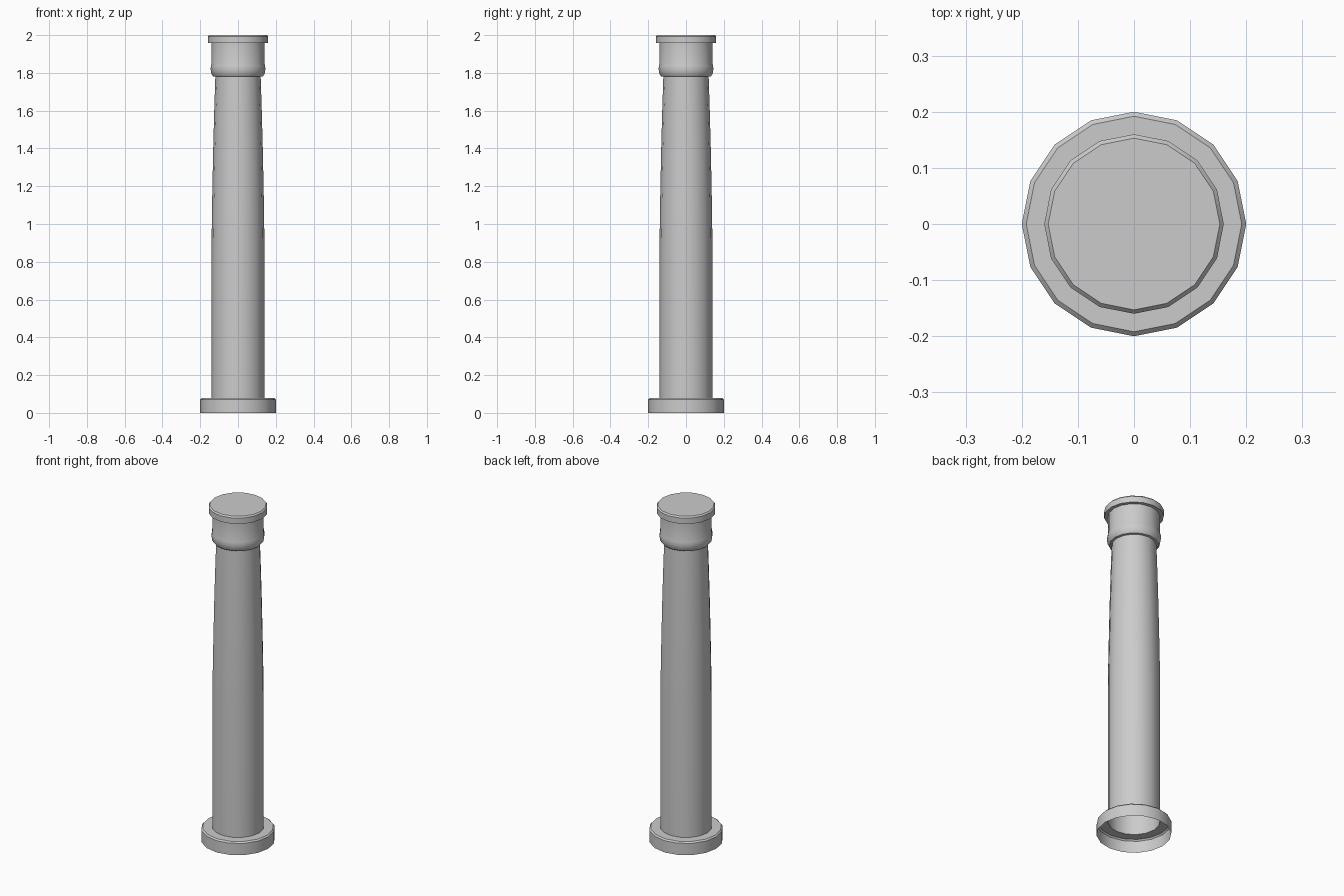
import bpy, bmesh
from math import cos, sin, pi, radians

if "Cube" in bpy.data.objects:
    bpy.data.objects.remove(bpy.data.objects["Cube"])

SIDES = 16


def lathe(name, profile, cap_top=False):
    """Revolve (radius, z) points, listed bottom to top, into an open shell."""
    bm = bmesh.new()
    rings = [[bm.verts.new((r * cos(2 * pi * i / SIDES), r * sin(2 * pi * i / SIDES), z))
              for i in range(SIDES)] for r, z in profile]
    for low, high in zip(rings, rings[1:]):
        for i in range(SIDES):
            j = (i + 1) % SIDES
            bm.faces.new((low[i], low[j], high[j], high[i]))
    if cap_top:
        bm.faces.new(rings[-1])
    mesh = bpy.data.meshes.new(name)
    bm.to_mesh(mesh)
    bm.free()
    obj = bpy.data.objects.new(name, mesh)
    bpy.context.collection.objects.link(obj)
    bpy.ops.object.select_all(action='DESELECT')
    obj.select_set(True)
    bpy.context.view_layer.objects.active = obj
    bpy.ops.object.shade_smooth_by_angle(angle=radians(30))
    return obj


# Round base, hollow and open underneath, with a chamfered upper rim
lathe("base", [(0.20, 0), (0.20, 0.07), (0.192, 0.078), (0.14, 0.078)])

# Shaft: straight below, gently curving inwards above
lathe("shaft", [(0.14, 0.078), (0.14, 0.85), (0.1385, 1.035), (0.135, 1.22),
                (0.131, 1.41), (0.126, 1.595), (0.12, 1.78)])

# Capital: rounded collar, straight neck and chamfered round top slab
lathe("capital", [(0.12, 1.78), (0.132, 1.782), (0.141, 1.795), (0.145, 1.82),
                  (0.143, 1.84), (0.14, 1.85), (0.14, 1.957), (0.16, 1.957),
                  (0.16, 1.992), (0.153, 2.0)], cap_top=True)
